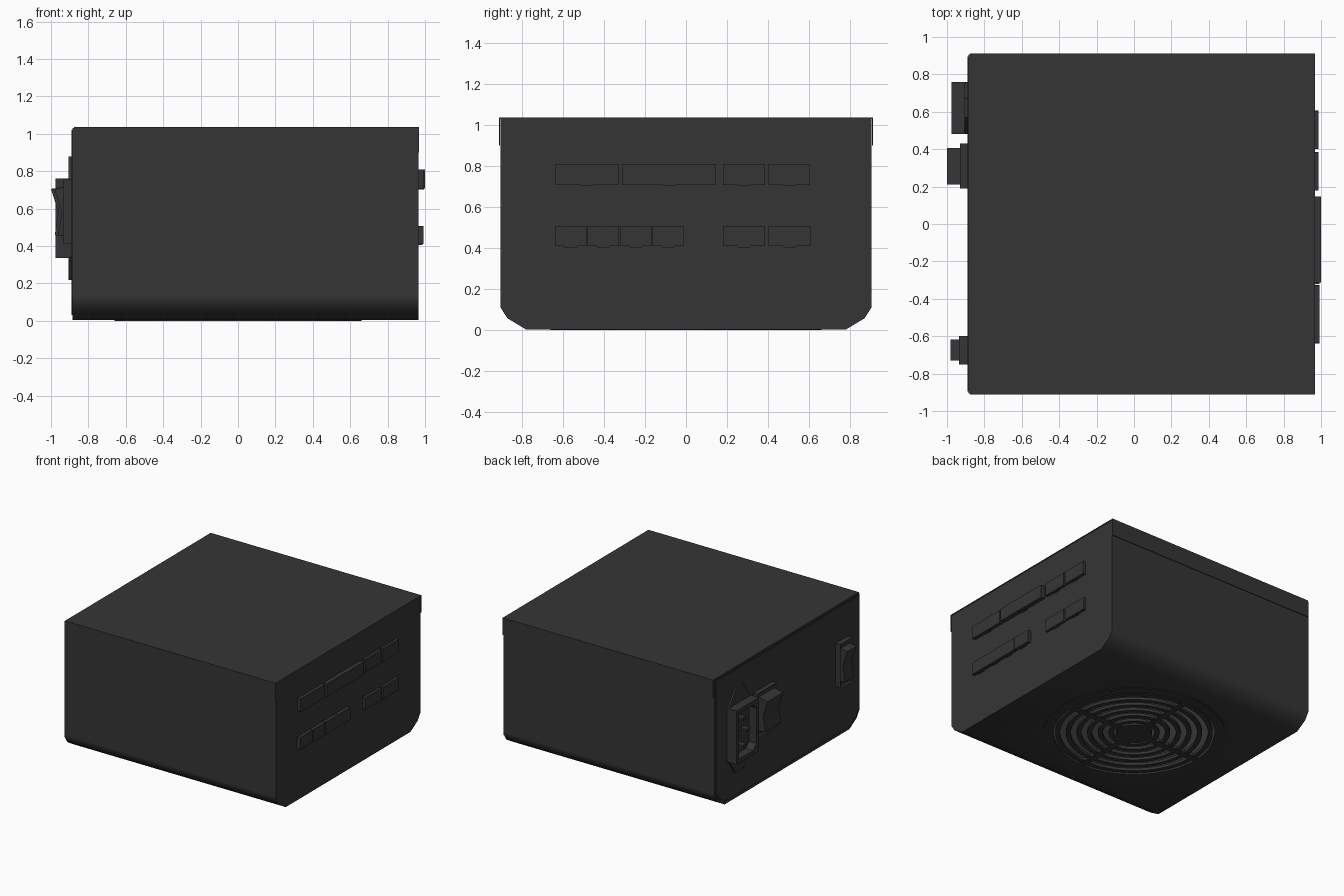
import bpy, bmesh, math
from mathutils import Vector, Matrix

if "Cube" in bpy.data.objects:
    bpy.data.objects.remove(bpy.data.objects["Cube"])


def material(name, value):
    m = bpy.data.materials.new(name)
    m.use_nodes = True
    colour = (value, value, value, 1)
    m.diffuse_color = colour
    m.node_tree.nodes["Principled BSDF"].inputs["Base Color"].default_value = colour
    return m


DARK = material("charcoal", 0.036)


def finish(name, bm, smooth=None, recalc=True):
    if recalc:
        bmesh.ops.recalc_face_normals(bm, faces=bm.faces)
    mesh = bpy.data.meshes.new(name)
    bm.to_mesh(mesh)
    bm.free()
    mesh.materials.append(DARK)
    ob = bpy.data.objects.new(name, mesh)
    bpy.context.collection.objects.link(ob)
    if smooth:
        bpy.ops.object.select_all(action="DESELECT")
        ob.select_set(True)
        bpy.context.view_layer.objects.active = ob
        bpy.ops.object.shade_smooth_by_angle(angle=math.radians(smooth))
    return ob


def add_prism(bm, points, direction):
    """Extrude a flat outline along a direction; returns the end face."""
    face = bm.faces.new([bm.verts.new(p) for p in points])
    ext = bmesh.ops.extrude_face_region(bm, geom=[face], use_keep_orig=True)["geom"]
    bmesh.ops.translate(bm, verts=[v for v in ext if isinstance(v, bmesh.types.BMVert)], vec=direction)
    return [f for f in ext if isinstance(f, bmesh.types.BMFace)][0]


def add_box(bm, x, y, z):
    size = Vector((x[1] - x[0], y[1] - y[0], z[1] - z[0]))
    mid = Vector((sum(x), sum(y), sum(z))) / 2
    bmesh.ops.create_cube(bm, size=1, matrix=Matrix.Translation(mid) @ Matrix.Diagonal((*size, 1)))


def add_ring(bm, r0, r1, z0, z1, steps=64):
    verts = [bm.verts.new(p) for p in ((r0, 0, z0), (r1, 0, z0), (r1, 0, z1), (r0, 0, z1))]
    edges = [bm.edges.new((verts[i], verts[(i + 1) % 4])) for i in range(4)]
    bmesh.ops.spin(bm, geom=verts + edges, axis=(0, 0, 1), cent=(0, 0, 0),
                   steps=steps, angle=math.tau, use_merge=True)


X0, X1, FLOOR = -0.885, 0.965, 0.004
HOLE = 0.6

# Case: hollow sleeve with rounded lower edges
half = [(0.78, FLOOR), (0.87, 0.058), (0.905, 0.112), (0.905, 0.13), (0.905, 1.03)]
outline = half + [(-y, z) for y, z in reversed(half)]
bm = bmesh.new()
ends = [[bm.verts.new((x, y, z)) for y, z in outline] for x in (X0, X1)]
for a in range(len(outline) - 1):
    bm.faces.new((ends[0][a], ends[0][a + 1], ends[1][a + 1], ends[1][a]))
for end in ends:
    bm.faces.new(end)
# Case floor with the round fan opening
corners = [ends[0][0], ends[1][0], ends[1][-1], ends[0][-1]]
border = [bm.edges.get((corners[i], corners[(i + 1) % 4])) or
          bm.edges.new((corners[i], corners[(i + 1) % 4])) for i in range(4)]
circle = bmesh.ops.create_circle(bm, segments=64, radius=HOLE,
                                 matrix=Matrix.Translation((0, 0, FLOOR)))["verts"]
rim = list({e for v in circle for e in v.link_edges})
bmesh.ops.triangle_fill(bm, use_beauty=True, edges=border + rim)
finish("case", bm, 35)

# Lid that wraps over the top edge
bm = bmesh.new()
add_prism(bm, [(-0.877, y, z) for y, z in
               ((-0.912, 0.9), (-0.912, 1.036), (0.912, 1.036), (0.912, 0.9),
                (0.906, 0.9), (0.906, 1.028), (-0.906, 1.028), (-0.906, 0.9))],
          (0.845 + 1.0, 0, 0))
finish("lid", bm)

# Thin panel on the mains end
bm = bmesh.new()
add_prism(bm, [(X0 - 0.006, y, z) for y, z in
               ((-0.77, 0.03), (-0.86, 0.075), (-0.895, 0.13), (-0.895, 1.02),
                (0.895, 1.02), (0.895, 0.13), (0.86, 0.075), (0.77, 0.03))], (0.008, 0, 0))
finish("mains_end_panel", bm)

# Fan grille: rim, concentric bars, spokes and hub
bm = bmesh.new()
add_ring(bm, 0.585, 0.66, 0, 0.025)
finish("fan_rim", bm, 30)
bm = bmesh.new()
PITCH = 0.077
for i in range(6):
    r = 0.15 + PITCH * i
    add_ring(bm, r, r + 0.034, 0.004, 0.025)
finish("fan_grille_bars", bm, 30)
bm = bmesh.new()
add_box(bm, (-0.6, 0.6), (-0.025, 0.025), (0.002, 0.03))
add_box(bm, (-0.025, 0.025), (-0.6, 0.6), (0.001, 0.03))
finish("fan_grille_spokes", bm)
bm = bmesh.new()
bmesh.ops.create_cone(bm, cap_ends=True, segments=48, radius1=0.13, radius2=0.13, depth=0.03,
                      matrix=Matrix.Translation((0, 0, 0.017)))
finish("fan_hub", bm, 30)


# Cable sockets: blocks with two rows of sunken pin holes
def cable_socket(name, y0, y1, z0, z1, columns, front):
    bm = bmesh.new()
    add_box(bm, (X1 - 0.01, front), (y0, y1), (z0, z1))
    bm.normal_update()
    face = max(bm.faces, key=lambda f: f.calc_center_median().x)
    bmesh.ops.inset_region(bm, faces=[face], thickness=0.007)
    for axis, lo, hi, count in ((1, y0, y1, columns), (2, z0, z1, 2)):
        for i in range(1, count):
            co = Vector((front, 0, 0))
            co[axis] = lo + 0.007 + (hi - lo - 0.014) * i / count
            normal = Vector((0, 0, 0))
            normal[axis] = 1
            inner = [f for f in bm.faces if f.normal.x > 0.9 and
                     f.calc_area() > 0.00001 and all(
                         y0 + 0.006 < v.co.y < y1 - 0.006 and z0 + 0.006 < v.co.z < z1 - 0.006
                         for v in f.verts)]
            geom = inner + list({e for f in inner for e in f.edges}) + list({v for f in inner for v in f.verts})
            bmesh.ops.bisect_plane(bm, geom=geom, plane_co=co, plane_no=normal)
            bm.normal_update()
    cells = [f for f in bm.faces if f.normal.x > 0.9 and all(
        y0 + 0.006 < v.co.y < y1 - 0.006 and z0 + 0.006 < v.co.z < z1 - 0.006 for v in f.verts)]
    bmesh.ops.inset_individual(bm, faces=cells, thickness=0.005)
    bmesh.ops.translate(bm, verts=list({v for f in cells for v in f.verts}), vec=(-0.02, 0, 0))
    # Locking ledge under the block
    mid = (y0 + y1) / 2
    add_box(bm, (X1 - 0.005, front - 0.005), (mid - 0.03, mid + 0.03), (z0 - 0.006, z0 + 0.004))
    finish(name, bm, recalc=False)


for i, (y0, y1, columns, front) in enumerate(((-0.635, -0.33, 6, 0.992), (-0.312, 0.147, 9, 1.0),
                                              (0.18, 0.385, 4, 0.987), (0.402, 0.605, 4, 0.987))):
    cable_socket(f"upper_cable_socket_{i + 1}", y0, y1, 0.708, 0.81, columns, front)
for i in range(4):
    y0 = -0.638 + 0.158 * i
    cable_socket(f"lower_cable_socket_{i + 1}", y0, y0 + 0.154, 0.41, 0.507, 3, 0.992)
for i, y0 in enumerate((0.18, 0.402)):
    cable_socket(f"lower_wide_socket_{i + 1}", y0, y0 + 0.204, 0.41, 0.507, 4, 0.987)

# Mains inlet: pointed flange, hollow block and three blades
bm = bmesh.new()
add_prism(bm, [(-0.88, 0.62 + y, 0.548 + z) for y, z in
               ((-0.14, -0.2), (-0.05, -0.33), (0.05, -0.33), (0.14, -0.2),
                (0.14, 0.2), (0.05, 0.33), (-0.05, 0.33), (-0.14, 0.2))], (-0.025, 0, 0))
finish("inlet_flange", bm)
bm = bmesh.new()
add_box(bm, (-0.975, -0.9), (0.48, 0.76), (0.335, 0.76))
bm.normal_update()
mouth = min(bm.faces, key=lambda f: f.calc_center_median().x)
bmesh.ops.inset_region(bm, faces=[mouth], thickness=0.045)
bmesh.ops.bevel(bm, geom=[e for e in mouth.edges for v in e.verts if False] +
                [v for v in mouth.verts if v.co.y < 0.6], offset=0.04, segments=1, affect="VERTICES")
bm.normal_update()
mouth = max((f for f in bm.faces if f.normal.x < -0.9 and f.calc_center_median().y > 0.58
             and all(0.5 < v.co.y < 0.74 for v in f.verts)), key=lambda f: f.calc_area())
floor = bmesh.ops.extrude_face_region(bm, geom=[mouth])["geom"]
bmesh.ops.translate(bm, verts=[v for v in floor if isinstance(v, bmesh.types.BMVert)], vec=(0.065, 0, 0))
bmesh.ops.delete(bm, geom=[mouth], context="FACES_ONLY")
finish("mains_inlet", bm)
bm = bmesh.new()
for y, z in ((0.645, 0.44), (0.595, 0.548), (0.645, 0.655)):
    add_box(bm, (-0.965, -0.9), (y - 0.022, y + 0.022), (z - 0.009, z + 0.009))
finish("inlet_blades", bm)


# Rocker switches: framed base with a V-shaped rocker
def rocker_switch(name, base, rocker, base_x, tip):
    bm = bmesh.new()
    add_box(bm, (base_x, -0.88), base, (0.41, 0.755))
    bm.normal_update()
    face = min(bm.faces, key=lambda f: f.calc_center_median().x)
    bmesh.ops.inset_region(bm, faces=[face], thickness=0.014)
    bmesh.ops.translate(bm, verts=list(face.verts), vec=(0.012, 0, 0))
    finish(name + "_base", bm)
    bm = bmesh.new()
    add_prism(bm, [(x, rocker[0], z) for x, z in
                   ((-0.9, 0.45), (tip + 0.02, 0.458), (tip + 0.04, 0.58), (tip, 0.705), (-0.9, 0.72))],
              (0, rocker[1] - rocker[0], 0))
    finish(name + "_rocker", bm)


rocker_switch("power_switch", (0.19, 0.43), (0.21, 0.405), -0.93, -1.0)
rocker_switch("mode_switch", (-0.75, -0.6), (-0.73, -0.617), -0.935, -0.982)
